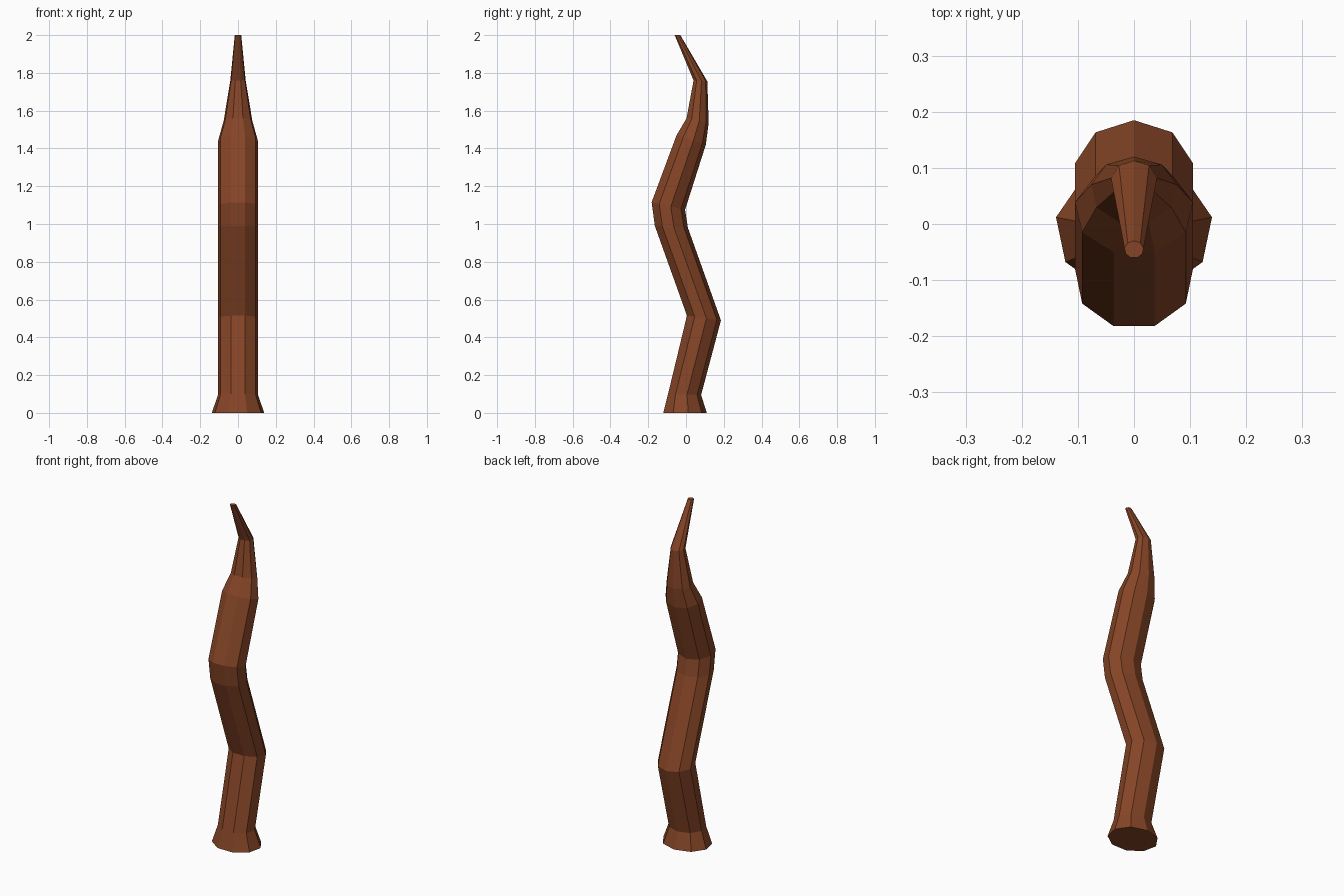
import bpy, bmesh, math

if "Cube" in bpy.data.objects:
    bpy.data.objects.remove(bpy.data.objects["Cube"])

SIDES = 9
# Each ring: half width in x, front point (y, z), back point (y, z)
RINGS = [
    (0.139, (-0.12, 0.00), (0.11, 0.00)),    # flared foot
    (0.105, (-0.095, 0.10), (0.08, 0.095)),
    (0.105, (0.005, 0.515), (0.185, 0.49)),  # first bend, backwards
    (0.105, (-0.165, 0.99), (0.01, 0.98)),   # second bend, forwards
    (0.105, (-0.182, 1.115), (-0.005, 1.075)),
    (0.105, (-0.05, 1.47), (0.105, 1.42)),   # shoulder
    (0.076, (0.003, 1.56), (0.12, 1.535)),
    (0.041, (0.04, 1.76), (0.113, 1.755)),   # start of the hooked tip
    (0.017, (-0.06, 2.00), (-0.03, 2.00)),
]

mat = bpy.data.materials.new("brown bark")
mat.diffuse_color = (0.24, 0.06, 0.02, 1)
mat.use_nodes = True
mat.node_tree.nodes["Principled BSDF"].inputs["Base Color"].default_value = mat.diffuse_color

bm = bmesh.new()
low = -math.sin(math.radians(70))     # front flat of the nine-sided section
wide = math.cos(math.radians(10))     # widest corner of the section
loops = []
for half, front, back in RINGS:
    loop = []
    for i in range(SIDES):
        a = math.radians(90 + 360 * i / SIDES)
        t = (math.sin(a) - low) / (1 - low)
        y = front[0] + (back[0] - front[0]) * t
        z = front[1] + (back[1] - front[1]) * t
        loop.append(bm.verts.new((half * math.cos(a) / wide, y, z)))
    loops.append(loop)

# Side walls and end caps
for a, b in zip(loops, loops[1:]):
    for i in range(SIDES):
        j = (i + 1) % SIDES
        bm.faces.new((a[i], a[j], b[j], b[i]))
bm.faces.new(loops[0][::-1])
bm.faces.new(loops[-1])
bmesh.ops.recalc_face_normals(bm, faces=bm.faces[:])

mesh = bpy.data.meshes.new("twisted_trunk")
bm.to_mesh(mesh)
bm.free()
mesh.materials.append(mat)
trunk = bpy.data.objects.new("twisted_trunk", mesh)
bpy.context.collection.objects.link(trunk)
